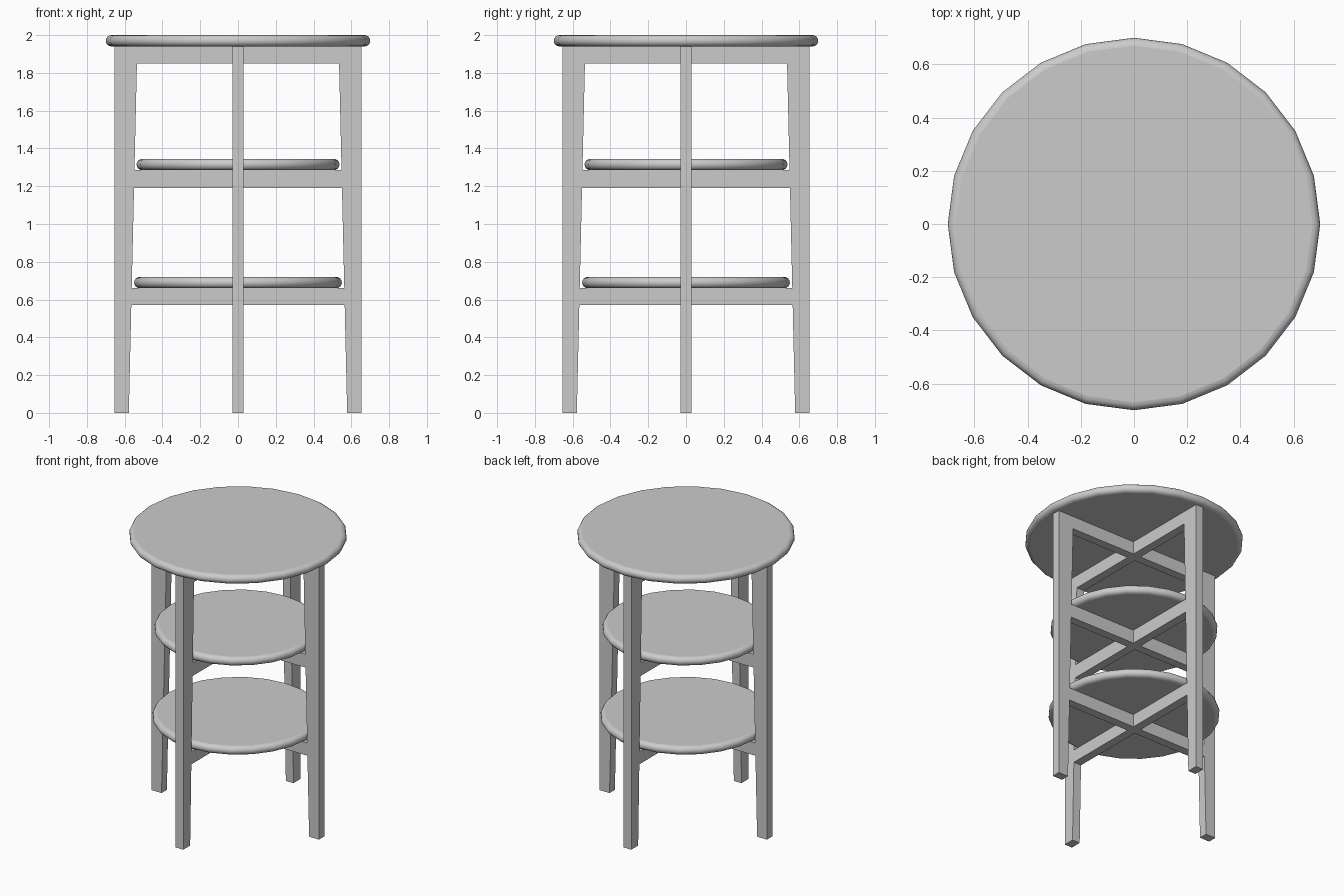
import bpy, bmesh
from math import sin, cos, pi
from mathutils import Matrix, Vector

if "Cube" in bpy.data.objects:
    bpy.data.objects.remove(bpy.data.objects["Cube"])

WIDTH = 0.06          # thickness of legs and rails
LEG_TOP = 1.94


def finish(name, bm):
    bmesh.ops.recalc_face_normals(bm, faces=bm.faces[:])
    mesh = bpy.data.meshes.new(name)
    bm.to_mesh(mesh)
    bm.free()
    ob = bpy.data.objects.new(name, mesh)
    bpy.context.collection.objects.link(ob)
    return ob


def inner(z):
    """Inner face of a tapered leg at height z."""
    return 0.578 + (0.533 - 0.578) * z / LEG_TOP


def prism(name, profile, turn):
    """Extrude an (x, z) profile across WIDTH, then turn it around z."""
    bm = bmesh.new()
    face = bm.faces.new([bm.verts.new((x, -WIDTH / 2, z)) for x, z in profile])
    out = bmesh.ops.extrude_face_region(bm, geom=[face])
    verts = [v for v in out["geom"] if isinstance(v, bmesh.types.BMVert)]
    bmesh.ops.translate(bm, vec=Vector((0, WIDTH, 0)), verts=verts)
    bmesh.ops.rotate(bm, cent=(0, 0, 0), matrix=Matrix.Rotation(turn, 3, 'Z'),
                     verts=bm.verts[:])
    return finish(name, bm)


def disc(name, radius, z0, z1, sides=24, steps=8):
    """Round board with a half-round edge."""
    bm = bmesh.new()
    r, zc = (z1 - z0) / 2, (z0 + z1) / 2
    rings = []
    for i in range(steps + 1):
        a = -pi / 2 + pi * i / steps
        rad, z = radius - r + r * cos(a), zc + r * sin(a)
        rings.append([bm.verts.new((rad * cos(2 * pi * k / sides),
                                    rad * sin(2 * pi * k / sides), z))
                      for k in range(sides)])
    for lo, hi in zip(rings, rings[1:]):
        for k in range(sides):
            n = (k + 1) % sides
            bm.faces.new((lo[k], lo[n], hi[n], hi[k])).smooth = True
    bm.faces.new(rings[0][::-1])
    bm.faces.new(rings[-1])
    ob = finish(name, bm)
    # keep the flat faces crisp against the rounded rim
    for e in ob.data.edges:
        za, zb = (ob.data.vertices[v].co.z for v in e.vertices)
        if abs(za - zb) < 1e-5 and min(abs(za - z0), abs(za - z1)) < 1e-5:
            e.use_edge_sharp = True
    return ob


# Round top and two shelves
disc("table_top", 0.70, 1.94, 2.0)
disc("middle_shelf", 0.537, 1.285, 1.345)
disc("lower_shelf", 0.55, 0.66, 0.72)

# Four tapered legs
for i, side in enumerate(("right", "back", "left", "front")):
    prism(side + "_leg", [(inner(0), 0), (0.655, 0), (0.655, LEG_TOP),
                          (inner(LEG_TOP), LEG_TOP)], i * pi / 2)

# Crossed rails: one full bar and two stubs meeting it, per level
for level, z0, z1 in (("lower", 0.57, 0.66), ("middle", 1.19, 1.285),
                      ("top", 1.85, LEG_TOP)):
    prism(level + "_side_rail", [(-inner(z0), z0), (inner(z0), z0),
                                 (inner(z1), z1), (-inner(z1), z1)], 0)
    for side, turn in (("back", pi / 2), ("front", -pi / 2)):
        prism(f"{level}_{side}_rail", [(WIDTH / 2, z0), (inner(z0), z0),
                                       (inner(z1), z1), (WIDTH / 2, z1)], turn)
